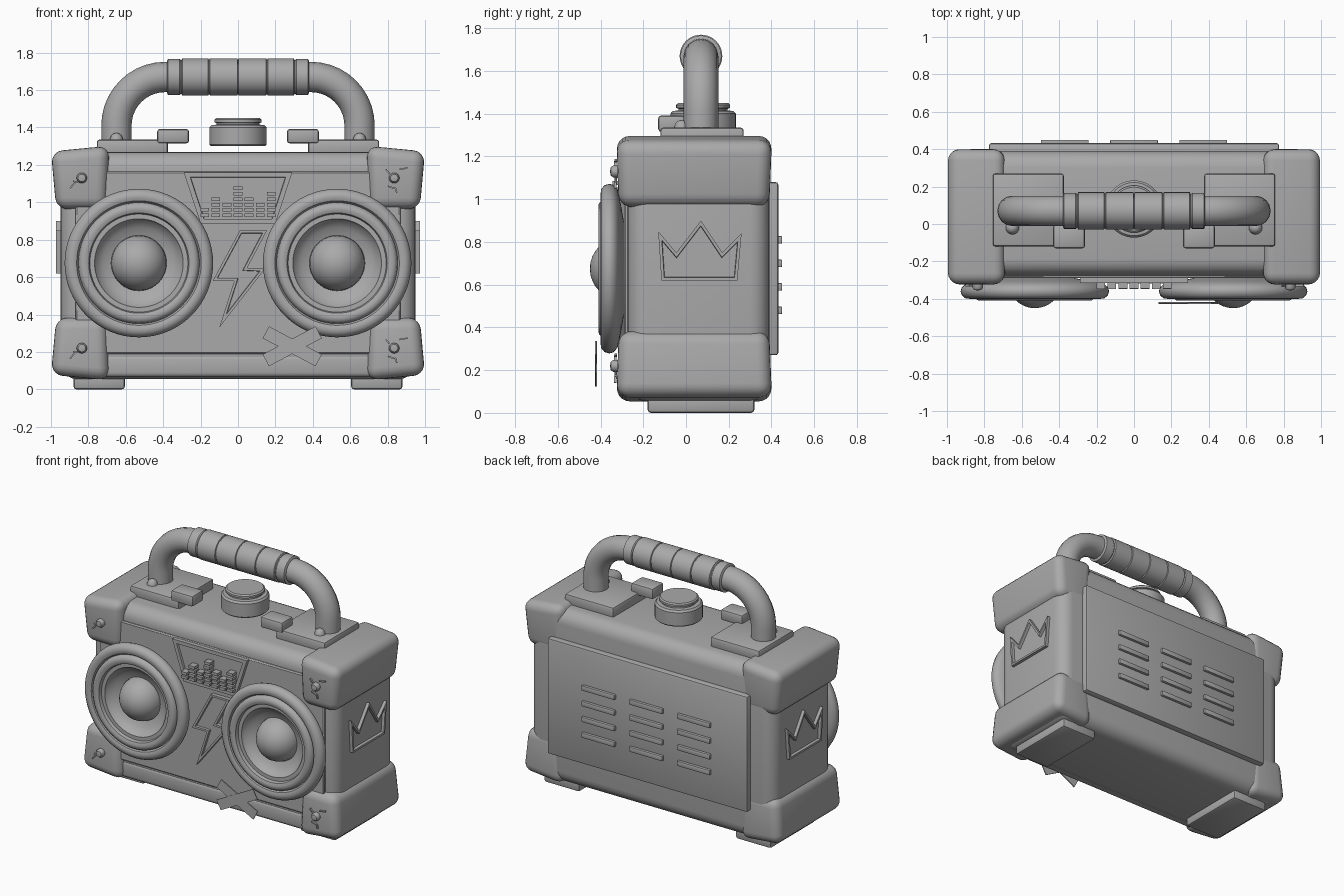
import bpy, bmesh, math
from mathutils import Vector, Matrix

cube = bpy.data.objects.get("Cube")
if cube:
    bpy.data.objects.remove(cube)

grey = bpy.data.materials.new("plain grey")
grey.use_nodes = True
grey.diffuse_color = (0.4, 0.4, 0.4, 1)
grey.node_tree.nodes["Principled BSDF"].inputs["Base Color"].default_value = (0.4, 0.4, 0.4, 1)


def finish(bm, name, mirror=False, sharp=36):
    """Turn a bmesh into a smooth-shaded object with crisp hard edges."""
    bmesh.ops.recalc_face_normals(bm, faces=bm.faces)
    for f in bm.faces:
        f.smooth = True
    for e in bm.edges:
        e.smooth = e.is_manifold and e.calc_face_angle(0) < math.radians(sharp)
    mesh = bpy.data.meshes.new(name)
    bm.to_mesh(mesh)
    bm.free()
    mesh.materials.append(grey)
    obj = bpy.data.objects.new(name, mesh)
    bpy.context.collection.objects.link(obj)
    if mirror:
        mod = obj.modifiers.new("Mirror", 'MIRROR')
        mod.use_mirror_merge = False
    return obj


def add_box(bm, x, y, z, matrix=Matrix()):
    """Add a box spanning the given (low, high) ranges."""
    verts = bmesh.ops.create_cube(bm, size=1)["verts"]
    for v in verts:
        v.co = matrix @ Vector([(r[0] + r[1]) / 2 + c * (r[1] - r[0])
                                for r, c in zip((x, y, z), v.co)])
    return verts


def box(name, x, y, z, bevel=0.0, segments=3, mirror=False, shape=None):
    bm = bmesh.new()
    for v in add_box(bm, x, y, z):
        if shape:
            shape(v.co)
    if bevel:
        bmesh.ops.bevel(bm, geom=bm.edges[:], offset=bevel, segments=segments,
                        profile=0.5, affect='EDGES', clamp_overlap=True)
    return finish(bm, name, mirror)


def plate(name, points, place, back, front, rim, sink, mirror=False):
    """Flat outline pushed out to a plate, with a raised rim round a sunk face."""
    bm = bmesh.new()
    rear = [bm.verts.new(place(u, v, back)) for u, v in points]
    fore = [bm.verts.new(place(u, v, front)) for u, v in points]
    bm.faces.new(rear)
    face = bm.faces.new(fore)
    n = len(points)
    for i in range(n):
        j = (i + 1) % n
        bm.faces.new((rear[i], rear[j], fore[j], fore[i]))
    bmesh.ops.recalc_face_normals(bm, faces=bm.faces)
    well = bmesh.ops.inset_region(bm, faces=[face], thickness=rim, use_even_offset=True)
    ring = bmesh.ops.extrude_discrete_faces(bm, faces=[face])["faces"][0] if not well["faces"] else face
    wall = bmesh.ops.inset_region(bm, faces=[ring], thickness=0.002, depth=-sink,
                                  use_even_offset=True)
    return finish(bm, name, mirror, 20)


def lathe(name, profile, centre, axis, steps=48, mirror=False):
    """Spin (radius, height) points about an axis through centre."""
    bm = bmesh.new()
    verts = [bm.verts.new((r, 0, h)) for r, h in profile]
    edges = [bm.edges.new(p) for p in zip(verts, verts[1:])]
    bmesh.ops.spin(bm, geom=verts + edges, cent=(0, 0, 0), axis=(0, 0, 1),
                   angle=math.tau, steps=steps, use_duplicate=False)
    bmesh.ops.remove_doubles(bm, verts=bm.verts, dist=0.0005)
    turn = Vector((0, 0, 1)).rotation_difference(Vector(axis)).to_matrix().to_4x4()
    bm.transform(Matrix.Translation(centre) @ turn)
    return finish(bm, name, mirror)


def strips(name, items, y):
    """Thin bars given as (x, z, length, width, degrees) facing the front."""
    bm = bmesh.new()
    for i, (x, z, length, width, angle) in enumerate(items):
        m = Matrix.Translation((x, -0.003 * (i % 2), z)) @ Matrix.Rotation(math.radians(angle), 4, 'Y')
        add_box(bm, (-length / 2, length / 2), y, (-width / 2, width / 2), m)
    return finish(bm, name)


def on_front(u, v, d):
    return (u, d, v)


def on_side(u, v, d):
    return (d, u, v)


# Case with rounded edges, front panel and back cover
box("case", (-0.95, 0.95), (-0.275, 0.39), (0.055, 1.27), 0.09, 5)
box("front_panel", (-0.87, 0.87), (-0.29, -0.2), (0.19, 1.165), 0.008, 1)
box("top_trim", (-0.72, 0.72), (-0.265, -0.15), (1.165, 1.2), 0.006, 1)
box("bottom_trim", (-0.72, 0.72), (-0.28, -0.15), (0.065, 0.185), 0.025, 3)
box("back_cover", (-0.775, 0.775), (0.35, 0.432), (0.27, 1.08), 0.012, 2)

# Back vent slats
bm = bmesh.new()
for col in (-0.37, 0, 0.37):
    for row in range(4):
        z = 0.48 + 0.11 * row
        add_box(bm, (col - 0.128, col + 0.128), (0.425, 0.45), (z - 0.018, z + 0.018))
bmesh.ops.bevel(bm, geom=bm.edges[:], offset=0.006, segments=2, profile=0.5, affect='EDGES')
finish(bm, "vent_slats")

# Chunky corner guards that narrow towards the middle of the case
def taper(co):
    if 0.3 < co.z < 1.1:
        co.x -= 0.028 if co.x > 0.9 else -0.012
        co.y *= 0.97
    elif co.x > 0.9:
        co.z += 0.03 if co.z < 0.3 else -0.03

box("lower_corner_guard", (0.688, 1.0), (-0.325, 0.402), (0.048, 0.383), 0.062, 5, True, taper)
box("upper_corner_guard", (0.688, 1.0), (-0.325, 0.402), (0.963, 1.302), 0.062, 5, True, taper)

# Feet
box("foot", (0.605, 0.88), (-0.18, 0.32), (0, 0.09), 0.016, 2, True)

# Corner guard rivets and scratches
for label, z in (("lower", 0.22), ("upper", 1.13)):
    lathe(label + "_rivet", [(0.028, 0), (0.028, 0.02), (0.02, 0.032), (0, 0.036)],
          (0.835, -0.32, z), (0, -1, 0), 16, True)
    strips(label + "_scratches",
           [(0.885, z + 0.05, 0.045, 0.008, -10), (0.80, z + 0.035, 0.03, 0.008, 50),
            (0.82, z - 0.05, 0.04, 0.008, 20), (0.845, z - 0.065, 0.03, 0.008, 75),
            (-0.885, z - 0.04, 0.04, 0.008, -50), (-0.87, z - 0.02, 0.025, 0.008, 10)],
          (-0.334, -0.322))

# Speakers: convex back, two rolled rings, cone and dome
dome = [(0.148 * math.cos(a), -0.05 + 0.15 * math.sin(a))
        for a in (math.pi / 2 * i / 8 for i in range(9))]
lathe("speaker",
      [(0, -0.07), (0.16, -0.07), (0.3, -0.045), (0.37, -0.03), (0.392, -0.01), (0.397, 0.01),
       (0.39, 0.032), (0.372, 0.047), (0.35, 0.05), (0.333, 0.043), (0.324, 0.028),
       (0.32, 0.045), (0.305, 0.058), (0.285, 0.06), (0.268, 0.052), (0.262, 0.03),
       (0.237, 0.03), (0.23, 0.012), (0.19, -0.02), (0.148, -0.035)] + dome,
      (0.53, -0.35, 0.675), (0, -1, 0), 64, True)

# Display with level bars
plate("display", [(-0.29, 1.16), (0.29, 1.16), (0.2, 0.885), (-0.2, 0.885)],
      on_front, -0.27, -0.315, 0.025, 0.015)
bars = []
for col, count in enumerate((2, 4, 3, 6, 4, 3, 5)):
    for row in range(count):
        bars.append((-0.177 + 0.059 * col, 0.93 + 0.029 * row, 0.046, 0.019, 0))
strips("level_bars", bars, (-0.345, -0.295))

# Lightning emblem and side crowns
plate("lightning_emblem",
      [(0.01, 0.85), (0.155, 0.85), (0.05, 0.65), (0.145, 0.645),
       (-0.1, 0.33), (-0.02, 0.58), (-0.135, 0.58)],
      on_front, -0.28, -0.318, 0.014, 0.016)
plate("side_crown",
      [(-0.13, 0.85), (-0.115, 0.62), (0.24, 0.62), (0.26, 0.84),
       (0.17, 0.75), (0.07, 0.9), (-0.045, 0.75)],
      on_side, 0.94, 0.972, 0.014, 0.02, True)

# Crossed tape
strips("crossed_tape", [(0.29, 0.23, 0.32, 0.072, 28), (0.29, 0.23, 0.32, 0.072, -28)],
       (-0.424, -0.417))

# Handle mounts, buttons and dial on top
box("handle_mount", (0.375, 0.755), (-0.12, 0.27), (1.25, 1.335), 0.014, 2, True)
box("top_button", (0.262, 0.432), (-0.13, -0.005), (1.315, 1.392), 0.014, 2, True)
lathe("mount_rivet", [(0.036, -0.02), (0.036, 0.0), (0.028, 0.022), (0.015, 0.033), (0, 0.036)],
      (0.65, -0.02, 1.335), (0, 0, 1), 16, True)
lathe("dial", [(0, 0), (0.145, 0), (0.153, 0.008), (0.153, 0.1), (0.142, 0.113), (0.115, 0.115),
               (0.115, 0.123), (0.126, 0.128), (0.126, 0.142), (0.117, 0.15), (0, 0.15)],
      (0, 0.08, 1.3), (0, 0, 1))

# Bent tube handle
bend = 0.26
arc = [(0.65 - bend + bend * math.cos(a), 1.67 - bend + bend * math.sin(a))
       for a in (math.pi / 2 * i / 10 for i in range(11))]
half = [(0.65, 1.3)] + arc
path = half + [(-x, z) for x, z in reversed(half)]
curve = bpy.data.curves.new("handle", 'CURVE')
curve.dimensions = '3D'
curve.bevel_depth = 0.081
curve.bevel_resolution = 6
curve.use_fill_caps = True
spline = curve.splines.new('POLY')
spline.points.add(len(path) - 1)
for p, (x, z) in zip(spline.points, path):
    p.co = (x, 0.07, z, 1)
spline.use_smooth = True
curve.materials.append(grey)
bpy.context.collection.objects.link(bpy.data.objects.new("handle", curve))

# Grip with seams and end collars, mirrored about its middle seam
lathe("grip", [(0, 0.38), (0.085, 0.38), (0.096, 0.374), (0.096, 0.312), (0.09, 0.306), (0.09, 0.302),
               (0.1, 0.298), (0.1, 0.16), (0.093, 0.157), (0.093, 0.153), (0.1, 0.15),
               (0.1, 0.004), (0.093, 0.001), (0.093, 0)],
      (0, 0.07, 1.67), (1, 0, 0), 32, True)
